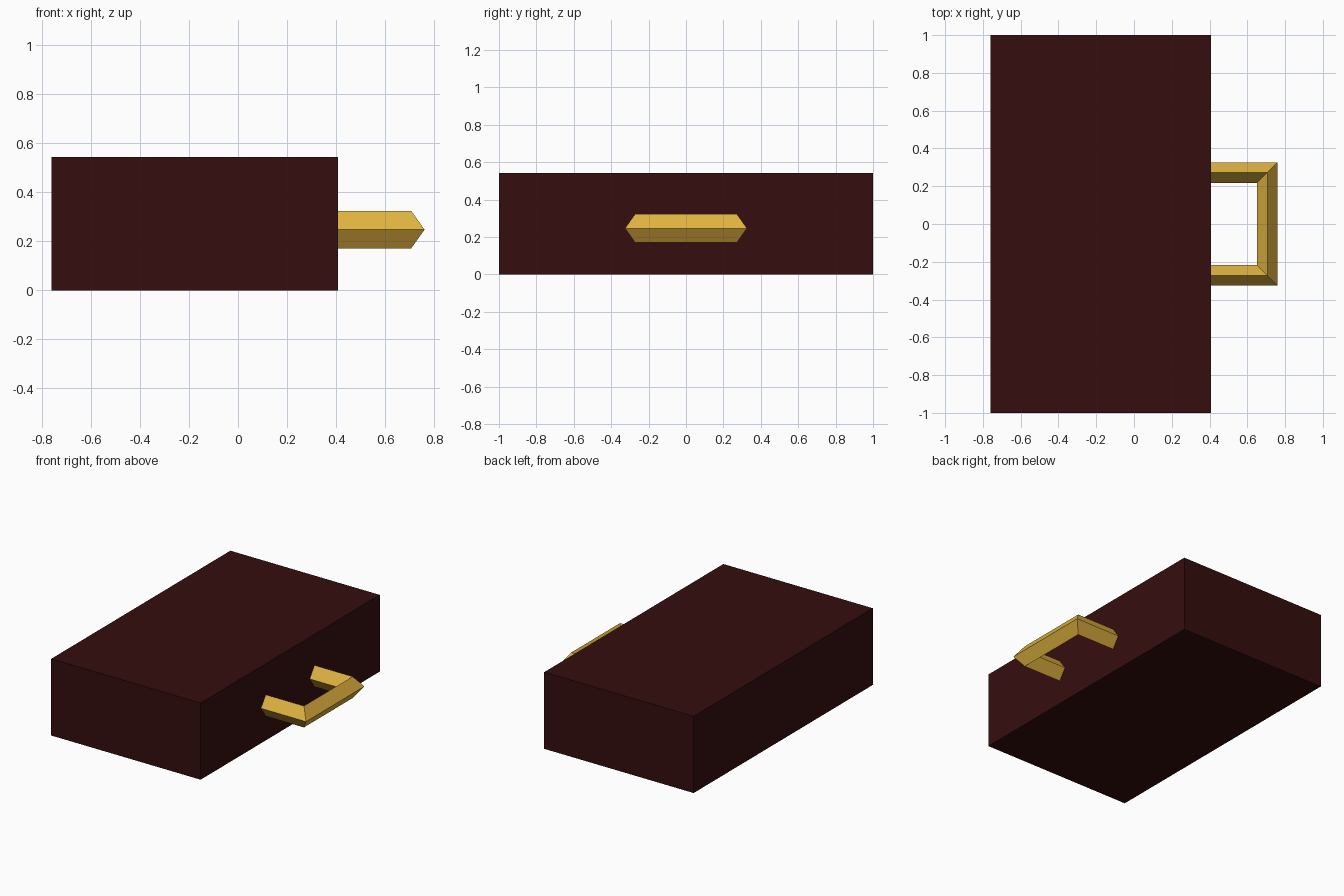
import bpy, bmesh
from mathutils import Vector

if "Cube" in bpy.data.objects:
    bpy.data.objects.remove(bpy.data.objects["Cube"])


def material(name, rgb):
    m = bpy.data.materials.new(name)
    m.diffuse_color = (*rgb, 1.0)
    m.use_nodes = True
    m.node_tree.nodes["Principled BSDF"].inputs["Base Color"].default_value = m.diffuse_color
    return m


def add_object(name, bm, mat):
    bmesh.ops.recalc_face_normals(bm, faces=bm.faces)
    me = bpy.data.meshes.new(name)
    bm.to_mesh(me)
    bm.free()
    me.materials.append(mat)
    ob = bpy.data.objects.new(name, me)
    bpy.context.collection.objects.link(ob)
    return ob


dark_wood = material("dark red wood", (0.036, 0.0042, 0.0042))
brass = material("brass gold", (0.75, 0.45, 0.052))

# Drawer body: plain closed box
X0, X1, H = -0.76, 0.408, 0.542
bm = bmesh.new()
bmesh.ops.create_cube(bm, size=1.0)
for v in bm.verts:
    v.co = Vector((X1 if v.co.x > 0 else X0, v.co.y * 2, H if v.co.z > 0 else 0))
add_object("drawer_body", bm, dark_wood)

# Handle: diamond section swept along a U path with mitred corners
HALF_W, HALF_H, MID_Z = 0.054, 0.076, 0.247
REACH, SPAN = 0.706, 0.272
section = [(1, 0), (0, 1), (-1, 0), (0, -1)]  # outward, up
path = [(X1, -SPAN, 0, -1), (REACH, -SPAN, 1, -1),
        (REACH, SPAN, 1, 1), (X1, SPAN, 0, 1)]  # x, y, outward direction
bm = bmesh.new()
rings = [[bm.verts.new((x + ox * o * HALF_W, y + oy * o * HALF_W, MID_Z + u * HALF_H))
          for o, u in section] for x, y, ox, oy in path]
for a, b in zip(rings, rings[1:]):
    for i in range(4):
        j = (i + 1) % 4
        bm.faces.new((a[i], a[j], b[j], b[i]))
bm.faces.new(rings[0])
bm.faces.new(rings[-1])
add_object("handle", bm, brass)
